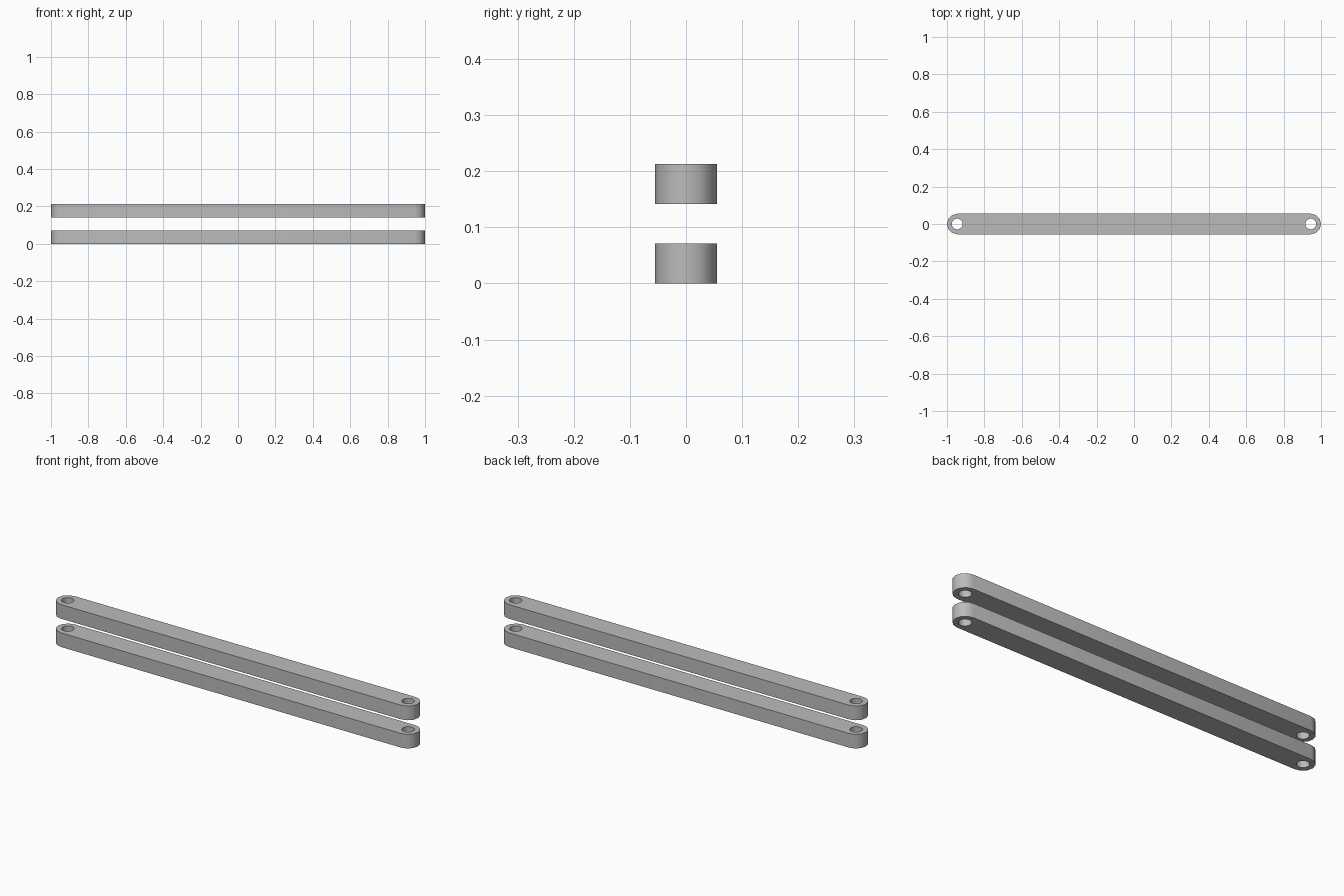
import bpy, bmesh, math

if "Cube" in bpy.data.objects:
    bpy.data.objects.remove(bpy.data.objects["Cube"], do_unlink=True)

HALF_W = 0.055            # half width of a bar, also its end radius
PIVOT = 1 - HALF_W        # hole centre distance from the middle
HOLE_R = 0.029
THICK = 0.071

grey = bpy.data.materials.new("plain grey")
grey.use_nodes = True
colour = (0.5, 0.5, 0.5, 1)
grey.diffuse_color = colour
grey.node_tree.nodes["Principled BSDF"].inputs["Base Color"].default_value = colour


def arc(cx, radius, start, sweep, steps, closed=False):
    count = steps if closed else steps + 1
    angles = [start + sweep * i / steps for i in range(count)]
    return [(cx + radius * math.cos(a), radius * math.sin(a)) for a in angles]


def add_loop(curve, points):
    spline = curve.splines.new("POLY")
    spline.points.add(len(points) - 1)
    for p, (x, y) in zip(spline.points, points):
        p.co = (x, y, 0, 1)
    spline.use_cyclic_u = True


def make_bar(name, bottom):
    curve = bpy.data.curves.new(name, "CURVE")
    curve.dimensions = "2D"
    curve.fill_mode = "BOTH"
    curve.extrude = THICK / 2
    # Rounded outline with a pivot hole at each end
    add_loop(curve, arc(PIVOT, HALF_W, -math.pi / 2, math.pi, 6)
             + arc(-PIVOT, HALF_W, math.pi / 2, math.pi, 6))
    for side in (-1, 1):
        add_loop(curve, arc(side * PIVOT, HOLE_R, 0, math.tau, 16, closed=True))
    bar = bpy.data.objects.new(name, curve)
    bpy.context.collection.objects.link(bar)
    bar.location.z = bottom + THICK / 2
    bpy.ops.object.select_all(action="DESELECT")
    bar.select_set(True)
    bpy.context.view_layer.objects.active = bar
    bpy.ops.object.convert(target="MESH")
    bar = bpy.context.object

    # Weld the caps to the walls
    bm = bmesh.new()
    bm.from_mesh(bar.data)
    bmesh.ops.remove_doubles(bm, verts=bm.verts, dist=0.0001)
    bmesh.ops.recalc_face_normals(bm, faces=bm.faces)
    bm.to_mesh(bar.data)
    bm.free()
    bar.data.materials.clear()
    bar.data.materials.append(grey)
    bpy.ops.object.shade_smooth_by_angle(angle=math.radians(35))
    bar.name = name


make_bar("lower_bar", 0)
make_bar("upper_bar", 2 * THICK)
